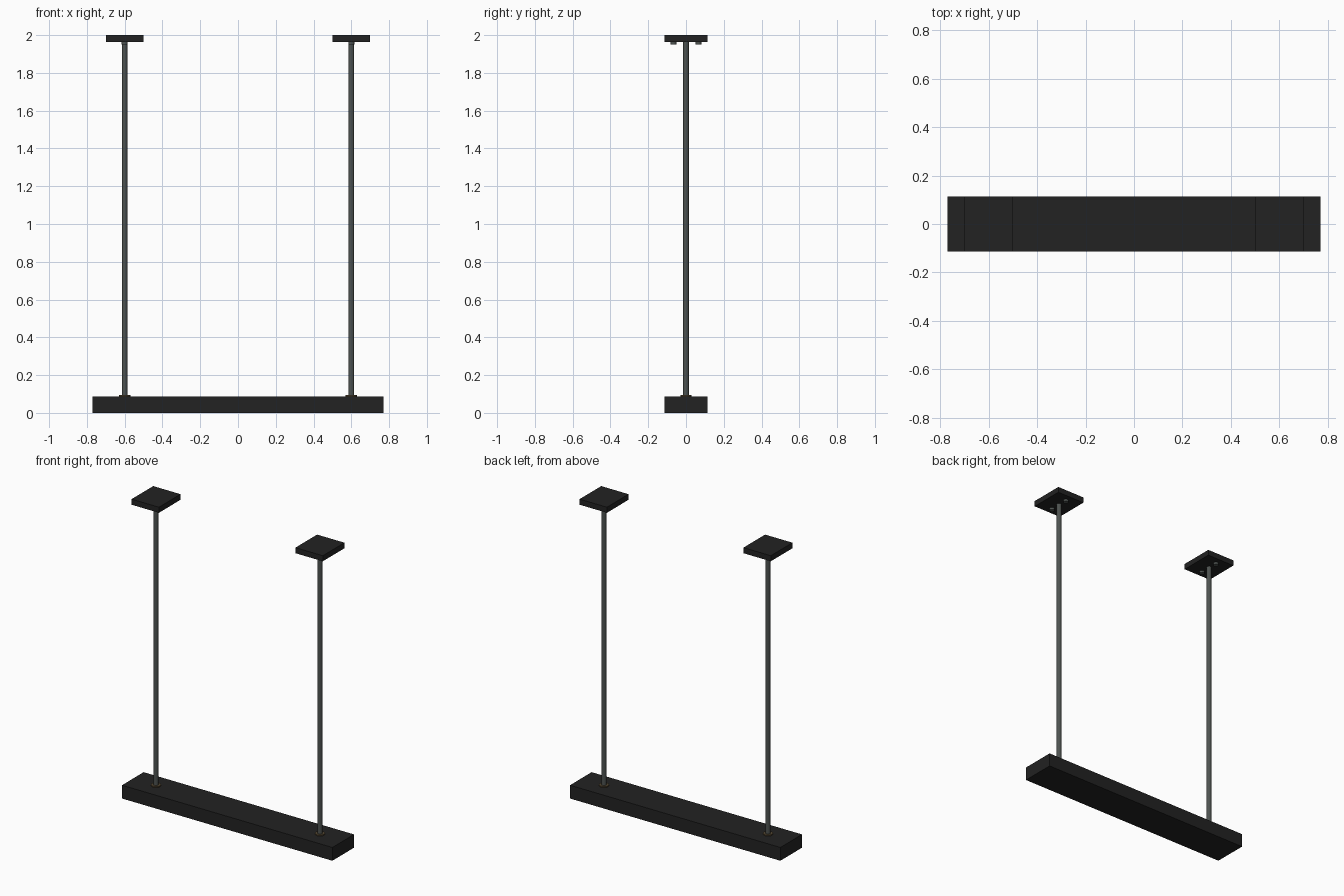
import bpy
import math

if "Cube" in bpy.data.objects:
    bpy.data.objects.remove(bpy.data.objects["Cube"])


def material(name, rgb):
    m = bpy.data.materials.new(name)
    m.diffuse_color = (*rgb, 1.0)
    m.use_nodes = True
    m.node_tree.nodes["Principled BSDF"].inputs["Base Color"].default_value = m.diffuse_color
    return m


BLACK = material("matte_black", (0.016, 0.016, 0.016))
STEEL = material("dark_steel", (0.075, 0.085, 0.08))
BRONZE = material("dark_bronze", (0.085, 0.06, 0.03))


def box(name, x0, x1, half_y, z0, z1, mat):
    bpy.ops.mesh.primitive_cube_add(size=1, location=((x0 + x1) / 2, 0, (z0 + z1) / 2))
    ob = bpy.context.object
    ob.name = name
    ob.scale = (x1 - x0, 2 * half_y, z1 - z0)
    bpy.ops.object.transform_apply(location=False, rotation=False, scale=True)
    ob.data.materials.append(mat)


def cylinder(name, x, y, r, z0, z1, mat, sides=16):
    bpy.ops.mesh.primitive_cylinder_add(vertices=sides, radius=r, depth=z1 - z0,
                                        location=(x, y, (z0 + z1) / 2))
    ob = bpy.context.object
    ob.name = name
    ob.data.materials.append(mat)
    bpy.ops.object.shade_smooth_by_angle(angle=math.radians(35))


# Long lamp housing
box("lamp_housing", -0.77, 0.77, 0.113, 0.0, 0.088, BLACK)

# Two suspension assemblies
for side, x in (("left", -0.6), ("right", 0.6)):
    box(side + "_ceiling_plate", x - 0.1, x + 0.1, 0.113, 1.963, 2.0, BLACK)
    cylinder(side + "_rod", x, 0, 0.015, 0.085, 1.966, STEEL)
    cylinder(side + "_collar", x, 0, 0.03, 0.085, 0.095, BRONZE)
    # Screw heads under the plate
    for i, y in enumerate((-0.066, 0.066)):
        cylinder(f"{side}_screw_{i + 1}", x, y, 0.016, 1.949, 1.966, STEEL, 12)
